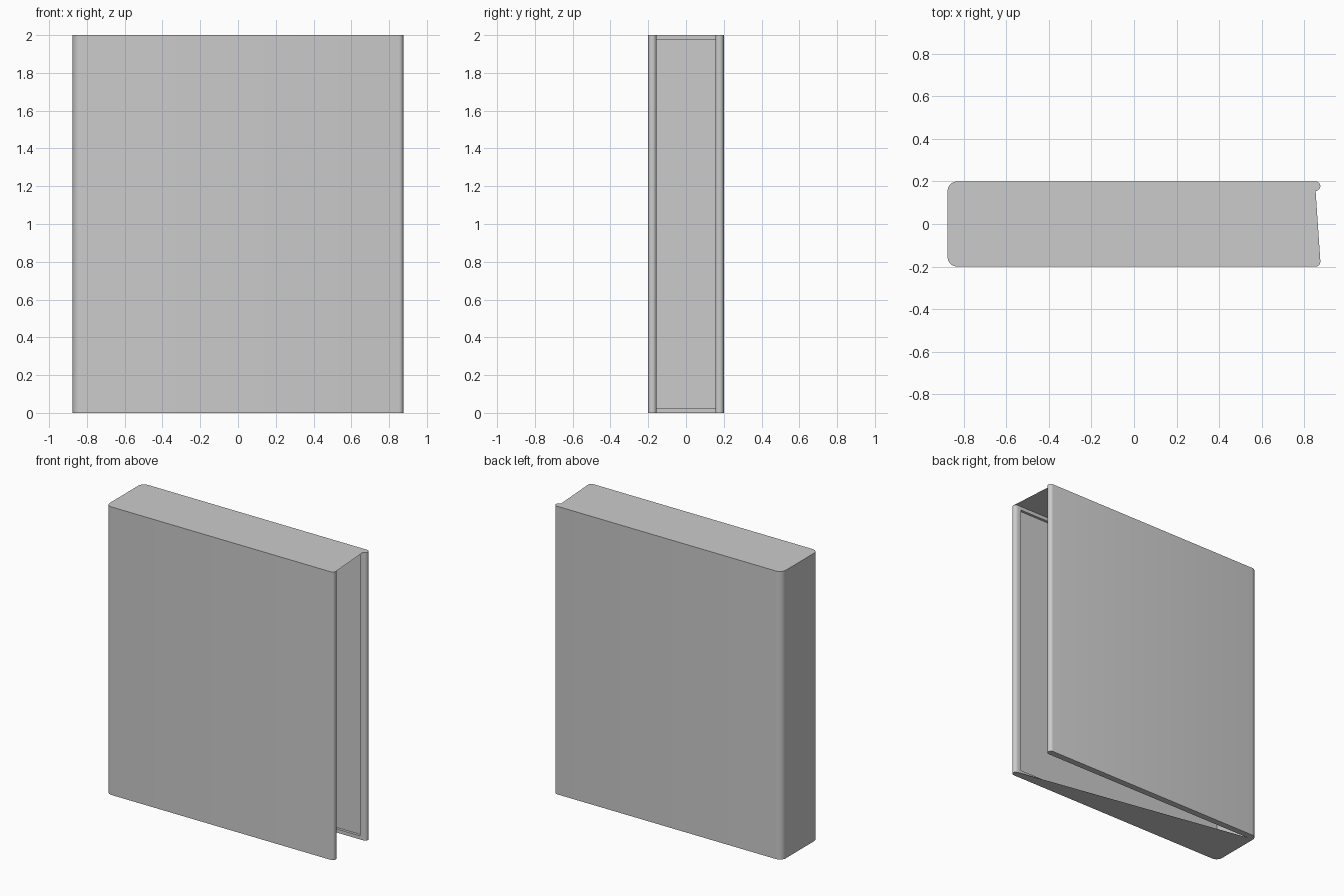
import bpy, bmesh, math

if "Cube" in bpy.data.objects:
    bpy.data.objects.remove(bpy.data.objects["Cube"])

W, D, H = 0.875, 0.2, 2.0      # half width, half depth, height
T, R = 0.045, 0.045            # wall thickness, corner radius
RIM, SUNK = 0.025, 0.018       # rim around the inside and how deep the panel sits
N = 8


def arc(cx, cy, r, a0, a1):
    return [(cx + r * math.cos(math.radians(a0 + (a1 - a0) * i / N)),
             cy + r * math.sin(math.radians(a0 + (a1 - a0) * i / N))) for i in range(N + 1)]


def profile(sunk):
    """U-shaped plan, open to the right, counter-clockwise."""
    xi, yi, xr, e = -W + T, D - T, W - T / 2 - RIM, T / 2
    pts = arc(-W + R, -D + R, R, 180, 270)
    pts += arc(W - e, -D + e, e, -90, 90)
    pts += [(xr, -yi), (xr, -yi - sunk), (xi - sunk, -yi - sunk),
            (xi - sunk, yi + sunk), (xr, yi + sunk), (xr, yi)]
    pts += arc(W - e, D - e, e, -90, 90)
    pts += arc(-W + R, D - R, R, 90, 180)
    return pts


bm = bmesh.new()
levels = [(0, 0), (RIM, 0), (RIM, SUNK), (H - RIM, SUNK), (H - RIM, 0), (H, 0)]
loops = [[bm.verts.new((x, y, z)) for x, y in profile(s)] for z, s in levels]

# Outer and inner walls
n = len(loops[0])
for a, b in zip(loops, loops[1:]):
    for i in range(n):
        j = (i + 1) % n
        bm.faces.new((a[i], a[j], b[j], b[i]))

# Wall ends at the bottom and top
bm.faces.new(loops[0][::-1])
bm.faces.new(loops[-1])

# Bottom: only a triangular web; top: the whole cavity is covered
first = 2 * N + 1                      # inner end of the front edge
bot, top = loops[0], loops[-1]
bm.faces.new([bot[first + k] for k in (0, 3, 4)])
tip = N + 1 + N // 2                   # outermost point of the front edge
bm.faces.new(top[tip:first + 8][::-1])

bmesh.ops.remove_doubles(bm, verts=bm.verts, dist=1e-5)
bmesh.ops.dissolve_degenerate(bm, edges=bm.edges, dist=1e-5)
mesh = bpy.data.meshes.new("folded_case")
bm.to_mesh(mesh)
bm.free()

case = bpy.data.objects.new("folded_case", mesh)
bpy.context.collection.objects.link(case)
bpy.context.view_layer.objects.active = case
case.select_set(True)
bpy.ops.object.shade_smooth_by_angle(angle=math.radians(35))
